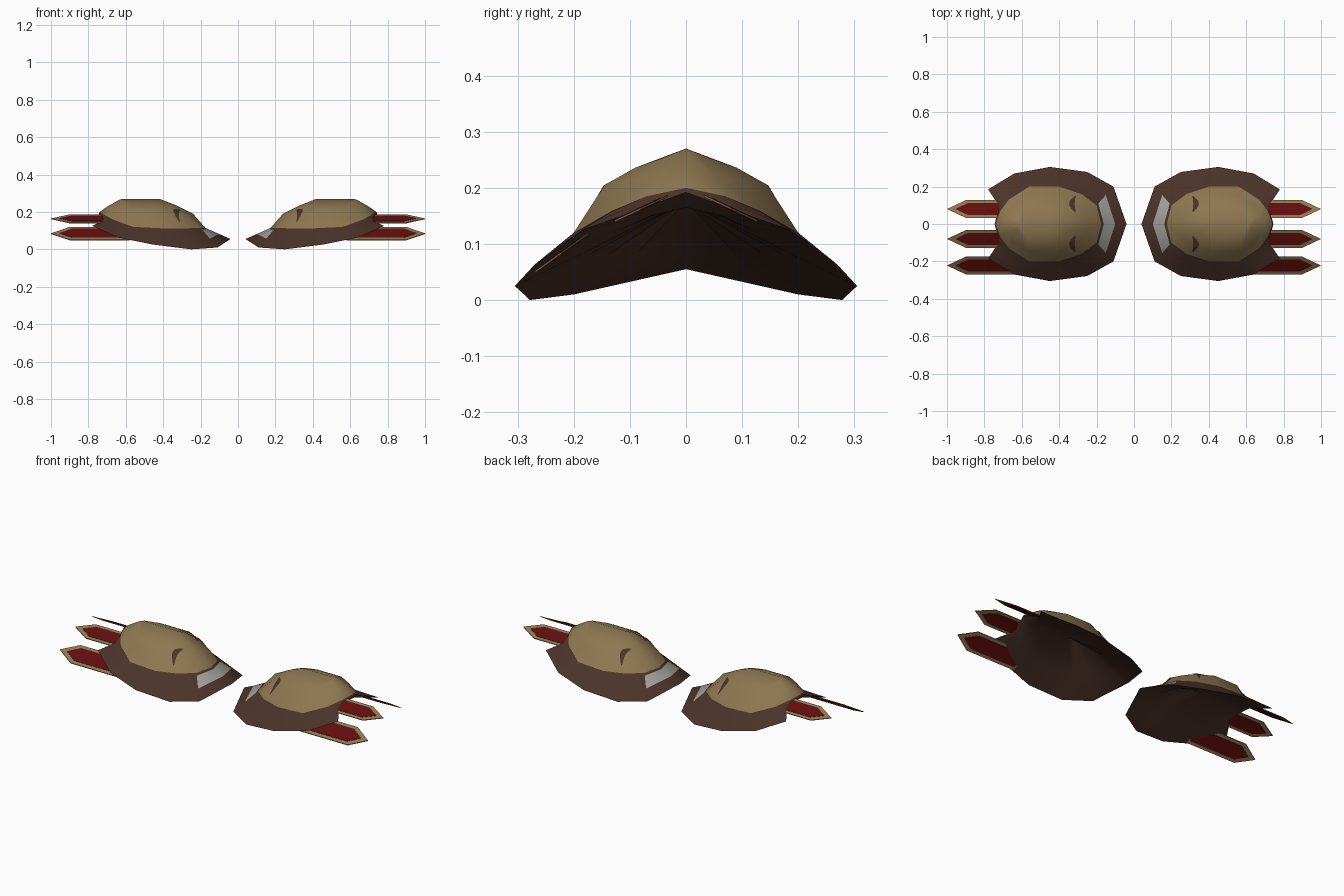
import bpy, bmesh, math
from mathutils import Vector
from mathutils.bvhtree import BVHTree

if "Cube" in bpy.data.objects:
    bpy.data.objects.remove(bpy.data.objects["Cube"])


def material(name, rgb):
    m = bpy.data.materials.new(name)
    m.diffuse_color = (*rgb, 1)
    m.use_nodes = True
    m.node_tree.nodes["Principled BSDF"].inputs["Base Color"].default_value = m.diffuse_color
    return m


BROWN = material("dark brown", (0.070, 0.033, 0.023))
TAN = material("tan", (0.27, 0.185, 0.082))
RED = material("deep red", (0.12, 0.004, 0.004))
GREY = material("pale grey", (0.36, 0.34, 0.32))

# Half rings of the pad, running from the inner tip round to the outer end
RIM = [(.04, 0, .055), (.11, .2, .01), (.25, .278, 0), (.45, .305, .025),
       (.64, .27, .063), (.78, .185, .125), (.72, .1, .155), (.745, 0, .192)]
DOME = [(.175, 0, .115), (.2, .1, .115), (.28, .16, .112), (.4, .2, .112),
        (.56, .2, .12), (.67, .13, .16), (.715, .07, .185), (.74, 0, .2)]
UPPER = [(.24, 0, .19), (.27, .07, .185), (.32, .115, .19), (.42, .147, .204),
         (.57, .145, .205), (.65, .09, .215), (.68, .045, .225), (.70, 0, .228)]
CROWN = [(.33, 0, .235), (.35, .035, .235), (.38, .07, .235), (.45, .09, .236),
         (.57, .09, .236), (.61, .05, .25), (.625, .025, .26), (.635, 0, .265)]
RIDGE = [(x, 0, .27) for x in (.42, .42, .42, .45, .58, .62, .62, .62)]


def blend(a, b, t):
    return [tuple(Vector(p).lerp(Vector(q), t)) for p, q in zip(a, b)]


def finish(bm, name, mats, smooth=None):
    """Turn a bmesh into an object mirrored across x."""
    mesh = bpy.data.meshes.new(name)
    bm.to_mesh(mesh)
    ob = bpy.data.objects.new(name, mesh)
    bpy.context.collection.objects.link(ob)
    for m in mats:
        mesh.materials.append(m)
    if smooth:
        bpy.ops.object.select_all(action='DESELECT')
        ob.select_set(True)
        bpy.context.view_layer.objects.active = ob
        bpy.ops.object.shade_smooth_by_angle(angle=math.radians(smooth))
    mod = ob.modifiers.new("other side", 'MIRROR')
    mod.use_mirror_merge = False
    return ob


def skin(bm, rings, paint):
    """Bridge successive half rings on both sides of y = 0."""
    for side in (1, -1):
        grid = [[bm.verts.new((x, y * side, z)) for x, y, z in r] for r in rings]
        for k in range(len(grid) - 1):
            for i in range(len(grid[k]) - 1):
                f = bm.faces.new((grid[k][i], grid[k][i + 1],
                                  grid[k + 1][i + 1], grid[k + 1][i]))
                f.material_index = paint(k, i)


# Pad: brown skirt, grey crescent near the tip, tan dome, hollow brown underside
bm = bmesh.new()
top = [RIM, blend(RIM, DOME, .45), blend(RIM, DOME, .9), DOME, UPPER, CROWN, RIDGE]
skin(bm, top, lambda k, i: 1 if k > 2 else 2 if k == 1 and i == 0 else 0)
hollow = [(x * .94 + .027, y * .9, z - .035) for x, y, z in DOME]
keel = [(x, 0, .175) for x in (.34, .36, .4, .45, .54, .6, .63, .65)]
skin(bm, [RIM, hollow, keel], lambda k, i: 0)
bmesh.ops.remove_doubles(bm, verts=bm.verts, dist=.0005)
bmesh.ops.dissolve_degenerate(bm, edges=bm.edges, dist=.0005)
bmesh.ops.recalc_face_normals(bm, faces=bm.faces)
surface = BVHTree.FromBMesh(bm)
finish(bm, "shoulder_pad", [BROWN, TAN, GREY], 55)
bm.free()

# Slit marks laid on the dome
bm = bmesh.new()
for side in (1, -1):
    rows = []
    for k in range(7):
        t = k / 6
        y = side * (.065 + .085 * t)
        mid = .315 + .018 * math.sin(math.pi * t)
        half = .003 + .012 * math.sin(math.pi * t)
        row = []
        for x in (mid - half, mid + half):
            hit = surface.ray_cast(Vector((x, y, 1)), Vector((0, 0, -1)))[0]
            row.append(bm.verts.new(hit + Vector((-.001, 0, .004))))
        rows.append(row)
    for a, b in zip(rows, rows[1:]):
        f = bm.faces.new((a[0], a[1], b[1], b[0]))
        f.normal_update()
        if f.normal.z < 0:
            f.normal_flip()
finish(bm, "slit_marks", [BROWN])
bm.free()


def blade(name, y, z, slope, root, mat, margin, thick):
    """Flat pointed feather blade along x, tilted about its length."""
    w = .047 - margin
    outline = [(root, -w), (.90 - margin, -w), (1 - margin * 3.2, 0),
               (.90 - margin, w), (root, w)]
    bm = bmesh.new()
    loops = [[bm.verts.new((x, y + v, z + v * slope + s * thick)) for x, v in outline]
             for s in (-1, 1)]
    bm.faces.new(loops[0][::-1])
    bm.faces.new(loops[1])
    for i in range(5):
        j = (i + 1) % 5
        bm.faces.new((loops[0][i], loops[0][j], loops[1][j], loops[1][i]))
    bmesh.ops.recalc_face_normals(bm, faces=bm.faces)
    finish(bm, name, [mat])
    bm.free()


# Three feathers per pad: tan blade with a red inlay showing on both faces
for name, y, z, slope, root in (("rear", .08, .163, -.47, .66),
                                ("middle", -.08, .163, .47, .66),
                                ("front", -.222, .084, .72, .58)):
    blade(name + "_feather", y, z, slope, root, TAN, 0, .002)
    blade(name + "_feather_inlay", y, z, slope, root + .01, RED, .014, .0035)
